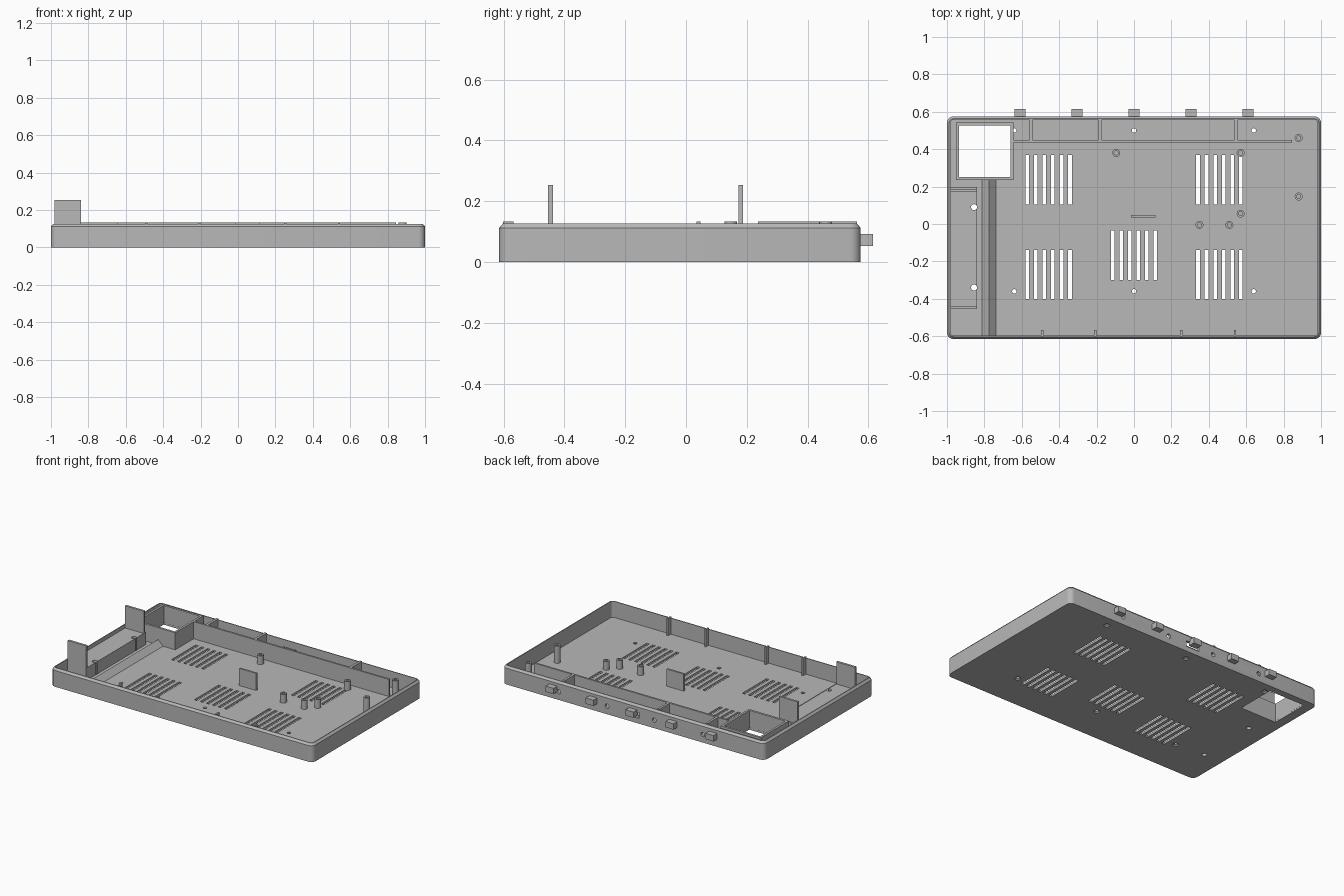
import bpy, bmesh, math
from mathutils import Matrix, Vector

if "Cube" in bpy.data.objects:
    bpy.data.objects.remove(bpy.data.objects["Cube"], do_unlink=True)

grey = bpy.data.materials.new("light grey plastic")
grey.use_nodes = True
COLOUR = (0.48, 0.48, 0.48, 1)
grey.diffuse_color = COLOUR
grey.node_tree.nodes["Principled BSDF"].inputs["Base Color"].default_value = COLOUR

FLOOR, TOP, WALL = 0.015, 0.133, 0.018
X, FRONT, BACK = 1.0, -0.615, 0.575


def finish(name, bm):
    bmesh.ops.recalc_face_normals(bm, faces=bm.faces)
    mesh = bpy.data.meshes.new(name)
    bm.to_mesh(mesh)
    bm.free()
    mesh.materials.append(grey)
    ob = bpy.data.objects.new(name, mesh)
    bpy.context.collection.objects.link(ob)
    return ob


def add_box(bm, x0, x1, y0, y1, z0, z1):
    size = Matrix.Diagonal((x1 - x0, y1 - y0, z1 - z0, 1))
    place = Matrix.Translation(((x0 + x1) / 2, (y0 + y1) / 2, (z0 + z1) / 2))
    bmesh.ops.create_cube(bm, size=1, matrix=place @ size)


def add_rod(bm, place, r0, r1, depth, turn=None):
    matrix = Matrix.Translation(place) @ (turn or Matrix())
    bmesh.ops.create_cone(bm, cap_ends=True, segments=20, radius1=r0,
                          radius2=r1, depth=depth, matrix=matrix)


def box(name, *bounds):
    bm = bmesh.new()
    add_box(bm, *bounds)
    return finish(name, bm)


def loft(bm, rings, close=False):
    loops = [[bm.verts.new(p) for p in ring] for ring in rings]
    n = len(loops[0])
    pairs = list(zip(loops, loops[1:]))
    if close:
        pairs.append((loops[-1], loops[0]))
    else:
        bm.faces.new(loops[0])
        bm.faces.new(loops[-1])
    for a, b in pairs:
        for i in range(n):
            j = (i + 1) % n
            bm.faces.new((a[i], a[j], b[j], b[i]))


def rounded_ring(inset, z, radius=0.035, steps=6):
    r = radius - inset
    pts = []
    corners = [(X, BACK), (-X, BACK), (-X, FRONT), (X, FRONT)]
    for k, (cx, cy) in enumerate(corners):
        cx -= math.copysign(radius, cx)
        cy -= math.copysign(radius, cy)
        for s in range(steps + 1):
            a = math.pi / 2 * (k + s / steps)
            pts.append(Vector((cx + r * math.cos(a), cy + r * math.sin(a), z)))
    return pts


def cut(ob, cutter):
    mod = ob.modifiers.new("cut", "BOOLEAN")
    mod.operation, mod.solver, mod.object = "DIFFERENCE", "EXACT", cutter
    mod.use_self = True
    graph = bpy.context.evaluated_depsgraph_get()
    mesh = bpy.data.meshes.new_from_object(ob.evaluated_get(graph))
    ob.modifiers.clear()
    ob.data = mesh


# Tray with chamfered rim
bm = bmesh.new()
loft(bm, [rounded_ring(i, z) for i, z in
          [(0, 0), (0, 0.112), (0.012, 0.126), (WALL, 0.126), (WALL, FLOOR)]])
tray = finish("tray", bm)

# Raised side platform, with screw holes breaking its edge
platform = box("side_platform", -0.984, -0.84, -0.454, 0.198, 0.01, 0.1)

# Cutters: vents, screw holes, square opening, rear ports
bm = bmesh.new()
for x, y in [(-0.457, 0.237), (0.457, 0.237), (0, -0.167),
             (-0.457, -0.27), (0.457, -0.27)]:
    for i in range(6):
        c = x + (i - 2.5) * 0.0455
        add_box(bm, c - 0.0105, c + 0.0105, y - 0.132, y + 0.132, -0.05, 0.05)
for x in (-0.64, 0, 0.64):
    for y in (-0.36, 0.5):
        add_rod(bm, (x, y, 0), 0.012, 0.012, 0.1)
        add_rod(bm, (x, y, 0), 0.026, 0.013, 0.014)
for y in (-0.34, 0.09):
    add_rod(bm, (-0.855, y, 0.05), 0.016, 0.016, 0.3)
add_box(bm, -0.936, -0.659, 0.252, 0.527, -0.05, 0.05)
across = Matrix.Rotation(math.pi / 2, 4, "X")
for x in (-0.53, -0.16, 0.2, 0.57):
    add_rod(bm, (x, BACK, 0.055), 0.015, 0.015, 0.1, across)
add_box(bm, -0.045, 0.055, BACK - 0.05, BACK + 0.05, 0.035, 0.075)
cutter = finish("cutter", bm)
cutter.hide_render = True
cut(tray, cutter)
cut(platform, cutter)
bpy.data.objects.remove(cutter, do_unlink=True)

# Upright tabs on the platform
box("front_upright", -0.982, -0.84, -0.454, -0.438, 0.1, 0.253)
box("rear_upright", -0.982, -0.84, 0.173, 0.188, 0.1, 0.253)

# Square shaft around the opening
bm = bmesh.new()
loft(bm, [[(x * s - 0.7975, y * s + 0.3895, z) for x, y in
           [(-1, -1), (1, -1), (1, 1), (-1, 1)]]
          for s, z in [(0.153, 0.01), (0.153, TOP), (0.138, TOP), (0.138, 0.01)]],
     close=True)
finish("opening_shaft", bm)

# Cable ridge
bm = bmesh.new()
loft(bm, [[(-0.815, y, 0.012), (-0.735, y, 0.012), (-0.775, y, 0.052)]
          for y in (FRONT + 0.01, 0.24)])
finish("cable_ridge", bm)

# Inner rear wall and its ribs
box("inner_rear_wall", -0.65, 0.845, 0.437, 0.45, 0.01, TOP)
for x in (-0.55, -0.182, 0.545):
    box("rear_rib", x - 0.008, x + 0.008, 0.445, 0.562, 0.01, TOP)
for x in (-0.49, -0.207, 0.252, 0.54):
    box("front_rib", x - 0.006, x + 0.006, -0.603, -0.568, 0.01, TOP)

# Centre plate
box("centre_plate", -0.015, 0.115, 0.034, 0.047, 0.01, TOP)

# Hollow screw posts
for x, y, top in [(-0.095, 0.38, 0.075), (0.57, 0.38, 0.075), (0.57, 0.055, 0.075),
                  (0.35, -0.005, 0.075), (0.51, -0.005, 0.075),
                  (0.88, 0.46, TOP), (0.88, 0.147, TOP)]:
    bm = bmesh.new()
    loft(bm, [[(x + r * math.cos(a * math.pi / 10), y + r * math.sin(a * math.pi / 10), z)
               for a in range(20)]
              for r, z in [(0.021, 0.01), (0.021, top), (0.011, top), (0.011, 0.02)]])
    finish("screw_post", bm)

# Rear latch tabs
for i in range(-2, 3):
    x = i * 0.305
    box("latch_tab", x - 0.03, x + 0.03, BACK - 0.01, 0.615, 0.052, 0.092)

# Smooth rounded parts, keep edges sharp
bpy.ops.object.select_all(action="DESELECT")
for ob in bpy.context.collection.objects:
    if ob.type == "MESH" and grey.name in ob.data.materials:
        ob.select_set(True)
        bpy.context.view_layer.objects.active = ob
bpy.ops.object.shade_smooth_by_angle(angle=math.radians(30))
